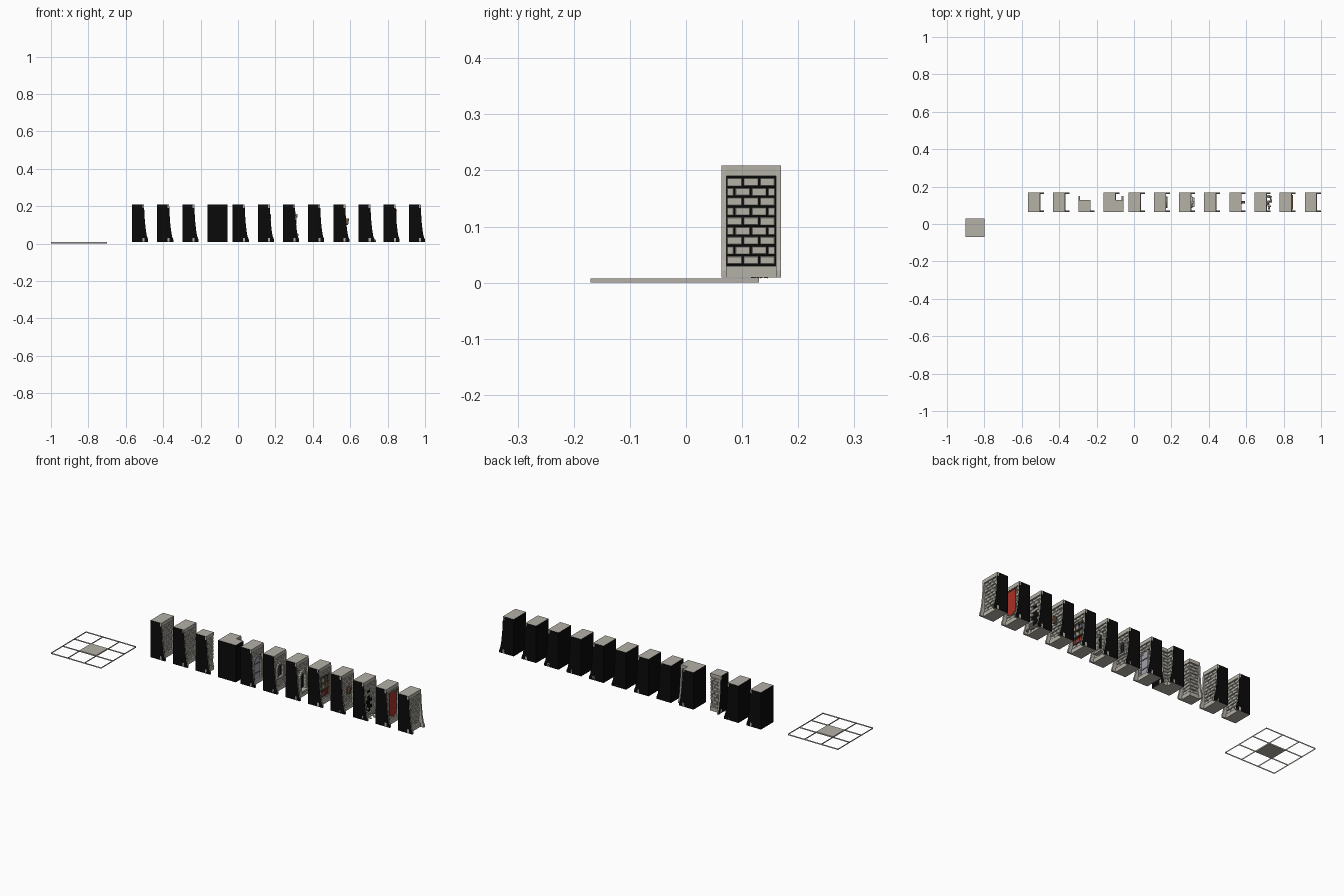
import bpy, bmesh, math, random
from mathutils import Matrix, Vector

if "Cube" in bpy.data.objects:
    bpy.data.objects.remove(bpy.data.objects["Cube"])
random.seed(4)

def material(name, rgb):
    m = bpy.data.materials.new(name)
    m.diffuse_color = (*rgb, 1)
    m.use_nodes = True
    m.node_tree.nodes["Principled BSDF"].inputs["Base Color"].default_value = m.diffuse_color
    return m

COLS = {"stone": (.46, .44, .39), "black": (.003, .003, .003), "red": (.4, .03, .02),
        "wood": (.16, .09, .05), "blue": (.08, .14, .3), "green": (.08, .22, .1),
        "iron": (.12, .12, .14), "slate": (.36, .36, .42)}
NAMES = list(COLS)
MATS = [material(n, c) for n, c in COLS.items()]
Z0, Z1, W, PIL = .009, .209, .106, .009
BACK, TOP = .055, .064          # mortar plane and cap depth
SWAP = Matrix(((0, 1, 0, 0), (1, 0, 0, 0), (0, 0, 1, 0), (0, 0, 0, 1)))

def prism(bm, pts, a, b, axis="y", mat="stone"):
    """Extrude (x,z) points along y, or (y,z) points along x."""
    put = (lambda u, v, w: (u, w, v)) if axis == "y" else (lambda u, v, w: (w, u, v))
    lo = [bm.verts.new(put(u, v, a)) for u, v in pts]
    hi = [bm.verts.new(put(u, v, b)) for u, v in pts]
    n = len(pts)
    fs = [bm.faces.new(lo), bm.faces.new(hi[::-1])]
    fs += [bm.faces.new((lo[i], hi[i], hi[(i + 1) % n], lo[(i + 1) % n])) for i in range(n)]
    for f in fs:
        f.material_index = NAMES.index(mat)
    return fs

def box(bm, x, y, z, mat="stone"):
    return prism(bm, [(x[0], z[0]), (x[1], z[0]), (x[1], z[1]), (x[0], z[1])], y[0], y[1], "y", mat)

def finish(name, bm, xf, bevel=0):
    if bevel:
        bmesh.ops.recalc_face_normals(bm, faces=bm.faces)
        bmesh.ops.bevel(bm, geom=bm.edges[:], offset=bevel, segments=1, affect="EDGES")
    bm.transform(xf)
    bmesh.ops.recalc_face_normals(bm, faces=bm.faces)
    me = bpy.data.meshes.new(name)
    bm.to_mesh(me)
    bm.free()
    for m in MATS:
        me.materials.append(m)
    ob = bpy.data.objects.new(name, me)
    bpy.context.collection.objects.link(ob)
    return ob

def core(name, blocks, xf):
    """Black core blocks with stone top and underside."""
    bm = bmesh.new()
    for x, y in blocks:
        for f in box(bm, x, y, (Z0, Z1), "black"):
            if max(v.co.z for v in f.verts) - min(v.co.z for v in f.verts) < 1e-5:
                f.material_index = 0
    finish(name + "_core", bm, xf)

PROFILE = [(BACK, Z0), (.086, Z0), (.086, .022), (.079, .04), (.074, .07),
           (.069, .115), (.066, .16), (TOP, Z1), (BACK, Z1)]

def face(name, y0, y1, ends, xf, skip=lambda y, z: False):
    """Cap, plinth, flared end ribs and staggered bricks on a +x face."""
    bm = bmesh.new()
    box(bm, (BACK, TOP), (y0, y1), (.19, Z1))
    box(bm, (BACK, .066), (y0, y1), (Z0, .03))
    a, b = y0, y1
    for e in ends:
        p, q = (y0, y0 + PIL) if e == 0 else (y1 - PIL, y1)
        a, b = (q, b) if e == 0 else (a, p)
        for f in prism(bm, PROFILE, p, q):
            c = f.calc_center_median().y
            if abs(c) < 1e-5 or abs(c - W) < 1e-5:
                f.material_index = 1
    finish(name + "_frame", bm, xf)
    bm = bmesh.new()
    pitch, rows = .0293, 9
    for r in range(rows):
        z = .032 + r * .0174
        y = a - (r % 2) * pitch / 2
        while y < b - .003:
            p, q = max(a, y) + .001, min(b, y + pitch) - .0015
            if q - p > .004 and not skip((p + q) / 2, z + .008):
                d = random.uniform(.06, .064)
                box(bm, (BACK - .002, d), (p, q), (z + random.uniform(0, .001), z + .0152))
            y += pitch
    finish(name + "_bricks", bm, xf, .0012)

def arch(r, cy, z0, zs, n=10):
    return [(cy + r, z0)] + [(cy + r * math.cos(math.pi * i / n), zs + r * math.sin(math.pi * i / n))
                             for i in range(n + 1)] + [(cy - r, z0)]

def arch_stones(bm, ri, ro, cy, z0, zs, depth):
    """Ring of arch stones over jamb stones."""
    n = 9
    for i in range(n):
        t, u = [math.pi * (i + k) / n for k in (.04, .96)]
        prism(bm, [(cy + r * math.cos(g), zs + r * math.sin(g))
                   for r, g in ((ri, t), (ro, t), (ro, u), (ri, u))], BACK, depth, "x")
    k = max(1, round((zs - z0) / .017))
    h = (zs - z0) / k
    for s in (-1, 1):
        for i in range(k):
            y = sorted((cy + s * ri, cy + s * ro))
            box(bm, (BACK, depth), y, (z0 + i * h + .0007, z0 + (i + 1) * h - .0007))

MID = W / 2
def in_arch(r, zs, z0=0):
    return lambda y, z: abs(y - MID) < r and z > z0 and (z < zs or math.hypot(y - MID, z - zs) < r)
def in_rect(h, z0, z1):
    return lambda y, z: abs(y - MID) < h and z0 < z < z1

# feature builders, one per decorated wall
def door(bm):
    prism(bm, arch(.027, MID, .03, .125), BACK, .058, "x", "slate")
    arch_stones(bm, .027, .037, MID, .03, .125, .067)
    for z in (.06, .11):
        box(bm, (.058, .06), (MID - .025, MID + .025), (z, z + .006), "iron")

def window(bm):
    arch_stones(bm, .02, .029, MID, .085, .13, .07)
    box(bm, (BACK, .074), (MID - .03, MID + .03), (.077, .085))
    for i in (-1, 0, 1):
        box(bm, (.06, .064), (MID + i * .011 - .002, MID + i * .011 + .002), (.085, .146), "iron")

def niche(bm):
    arch_stones(bm, .02, .031, MID, .05, .12, .072)
    box(bm, (BACK, .082), (MID - .025, MID + .025), (.04, .05))
    box(bm, (BACK, .077), (MID - .006, MID + .006), (.138, .158))

def shelf(bm):
    for z in (.05, .085, .12, .155):
        box(bm, (BACK, .065), (MID - .033, MID + .033), (z, z + .005), "wood")
    for s in (-1, 1):
        box(bm, (BACK, .065), (MID + s * .035 - .002, MID + s * .035 + .002), (.05, .16), "wood")
    for z in (.055, .09, .125):
        for i in range(10):
            y = MID - .031 + i * .0062
            box(bm, (BACK, .062), (y, y + .0052), (z, z + random.uniform(.016, .026)),
                random.choice(("red", "blue", "green", "stone")))

def sconce(bm):
    box(bm, (.06, .067), (MID - .008, MID + .008), (.095, .125), "iron")
    box(bm, (.066, .078), (MID - .003, MID + .003), (.105, .11), "iron")
    prism(bm, [(.071, .1), (.079, .1), (.085, .135), (.067, .135)], MID - .006, MID + .006, "y", "wood")

def rocks(bm):
    for i in range(26):
        d = random.uniform(.062, .09)
        s = random.uniform(.004, .009)
        z = Z0 + s * .7 + max(0, .085 - d) * random.uniform(0, 2.0)
        m = Matrix.Translation((d, random.uniform(.02, .086), z))
        m = m @ Matrix.Rotation(random.uniform(0, 3), 4, Vector((1, random.random(), .4)))
        bmesh.ops.create_icosphere(bm, subdivisions=1, radius=1,
                                   matrix=m @ Matrix.Diagonal((s, s * 1.1, s * .75, 1)))

def banner(bm):
    pts = [(MID - .03, .06), (MID, .045), (MID + .03, .06), (MID + .03, .178), (MID - .03, .178)]
    prism(bm, pts, .065, .068, "x", "red")
    box(bm, (.064, .071), (MID - .038, MID + .038), (.177, .183), "wood")

PITCH, X0 = .1345, -.5665
NOSKIP = lambda y, z: False
LIST = [("brick_wall_a", None, NOSKIP), ("brick_wall_b", None, NOSKIP), ("outer_corner", None, None),
        ("inner_corner", None, None), ("door_wall", door, in_arch(.035, .125)),
        ("window_wall", window, in_arch(.027, .13, .077)), ("niche_wall", niche, in_arch(.029, .12, .04)),
        ("shelf_wall", shelf, in_rect(.036, .05, .16)), ("sconce_wall", sconce, NOSKIP),
        ("broken_wall", rocks, lambda y, z: abs(y - MID) < .03 - abs(z - .08) * .4),
        ("banner_wall", banner, NOSKIP), ("brick_wall_c", None, NOSKIP)]

for i, (name, feature, skip) in enumerate(LIST):
    xf = Matrix.Translation((X0 + i * PITCH, .063, 0))
    if name == "outer_corner":
        core(name, [((0, BACK), (0, BACK))], xf)
        for side, m in (("east", xf), ("north", xf @ SWAP)):
            face(f"{name}_{side}", 0, TOP, (0,), m)
    elif name == "inner_corner":
        core(name, [((0, BACK), (0, W)), ((BACK, W), (0, BACK))], xf)
        for side, m in (("east", xf), ("north", xf @ SWAP)):
            face(f"{name}_{side}", BACK, W, (1,), m)
    else:
        core(name, [((0, BACK), (0, W))], xf)
        face(name, 0, W, (0, 1), xf, skip)
    if feature:
        bm = bmesh.new()
        feature(bm)
        finish(name + "_detail", bm, xf)

# floor guide: open grid of thin upright strips with one filled tile
bm = bmesh.new()
for k in range(4):
    t = k * .1
    for a, b in (((-1 + t, -.17), (-1 + t, .13)), ((-1, -.17 + t), (-.7, -.17 + t))):
        bm.faces.new([bm.verts.new(p) for p in ((*a, 0), (*b, 0), (*b, .007), (*a, .007))])
for z in (0, .007):
    bm.faces.new([bm.verts.new((x, y, z)) for x, y in
                  ((-.9, -.07), (-.8, -.07), (-.8, .03), (-.9, .03))])
finish("floor_grid", bm, Matrix())
